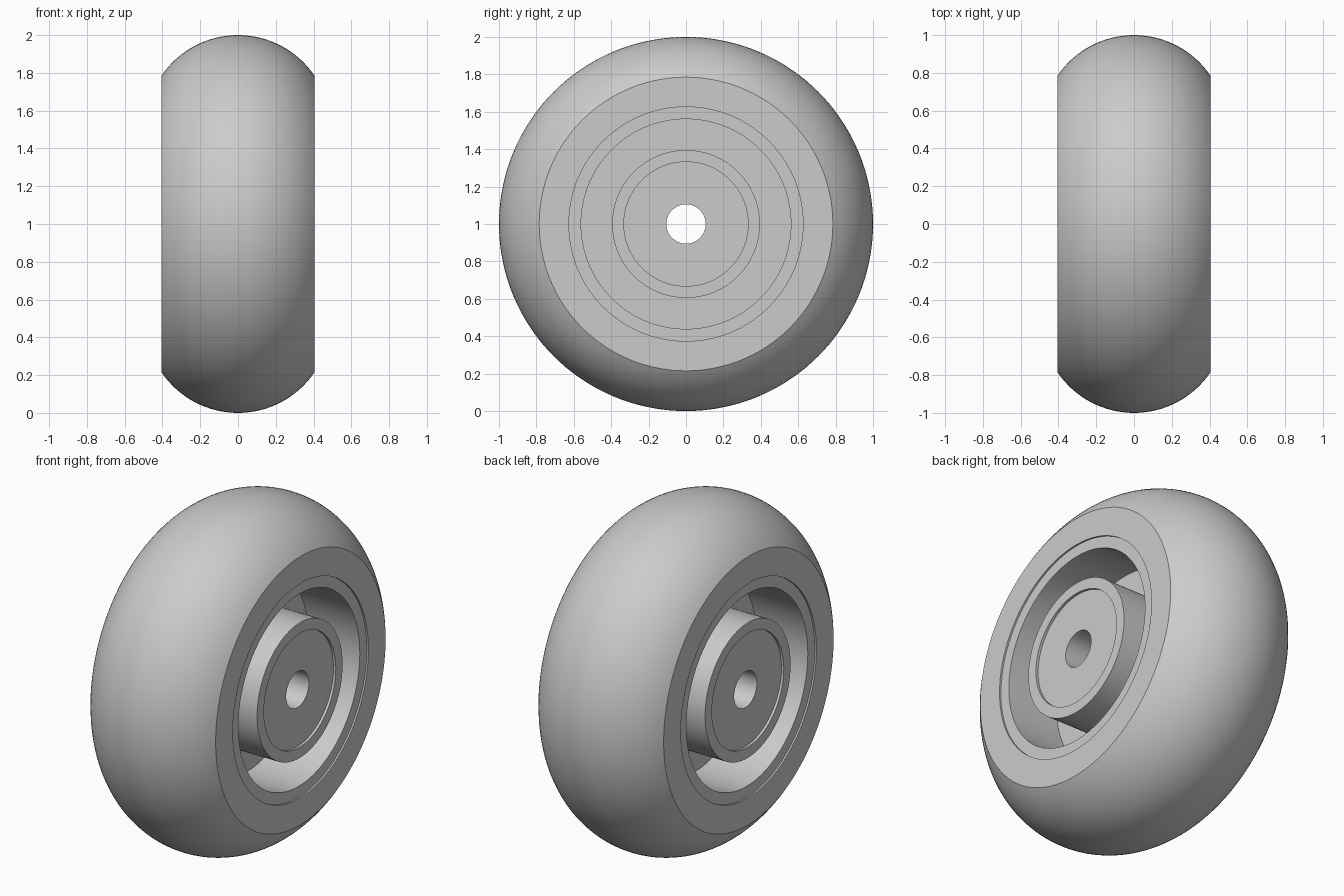
import bpy, bmesh, math
from math import cos, sin, tau

cube = bpy.data.objects.get("Cube")
if cube:
    bpy.data.objects.remove(cube, do_unlink=True)

SEGMENTS = 144
AXLE_HEIGHT = 1.0

grey = bpy.data.materials.new("plain grey")
grey.use_nodes = True
grey.diffuse_color = (0.6, 0.6, 0.6, 1)
grey.node_tree.nodes["Principled BSDF"].inputs["Base Color"].default_value = grey.diffuse_color


def revolve(name, half_profile):
    """Mirror a half profile of (x, radius) points and turn it about the axle."""
    mirrored = [(-x, r) for x, r in reversed(half_profile) if x > 1e-6]
    profile = half_profile + mirrored
    bm = bmesh.new()
    rings = []
    for i in range(SEGMENTS):
        a = tau * i / SEGMENTS
        rings.append([bm.verts.new((x, r * cos(a), r * sin(a))) for x, r in profile])
    n = len(profile)
    for i in range(SEGMENTS):
        here, there = rings[i], rings[(i + 1) % SEGMENTS]
        for j in range(n):
            k = (j + 1) % n
            bm.faces.new((here[j], here[k], there[k], there[j]))
    bmesh.ops.recalc_face_normals(bm, faces=bm.faces)
    mesh = bpy.data.meshes.new(name)
    bm.to_mesh(mesh)
    bm.free()
    mesh.materials.append(grey)
    obj = bpy.data.objects.new(name, mesh)
    obj.location.z = AXLE_HEIGHT
    bpy.context.collection.objects.link(obj)
    bpy.ops.object.select_all(action="DESELECT")
    obj.select_set(True)
    bpy.context.view_layer.objects.active = obj
    bpy.ops.object.shade_smooth_by_angle(angle=math.radians(30))
    return obj


# Tyre: rounded tread between two flat side walls
half_width, shoulder, bead = 0.405, 0.785, 0.626
rise = 1.0 - shoulder
arc_radius = (half_width ** 2 + rise ** 2) / (2 * rise)
sweep = math.asin(half_width / arc_radius)
steps = 16
tread = []
for i in range(steps + 1):
    a = sweep * i / steps
    tread.append((arc_radius * sin(a), 1.0 - arc_radius * (1 - cos(a))))
revolve("tyre", tread + [(half_width, bead)])

# Rim, thin web and hub in one turned piece
hub_radius, seat_radius, rim_inner = 0.395, 0.332, 0.561
web, rim_face, hub_face = 0.065, 0.395, 0.4
revolve("rim_and_hub", [
    (rim_face, bead), (rim_face, rim_inner),
    (web, rim_inner), (web, hub_radius),
    (hub_face, hub_radius), (hub_face, seat_radius),
])

# Bearing set slightly into the hub, with the axle bore through it
revolve("bearing", [(0.385, seat_radius), (0.385, 0.105)])
